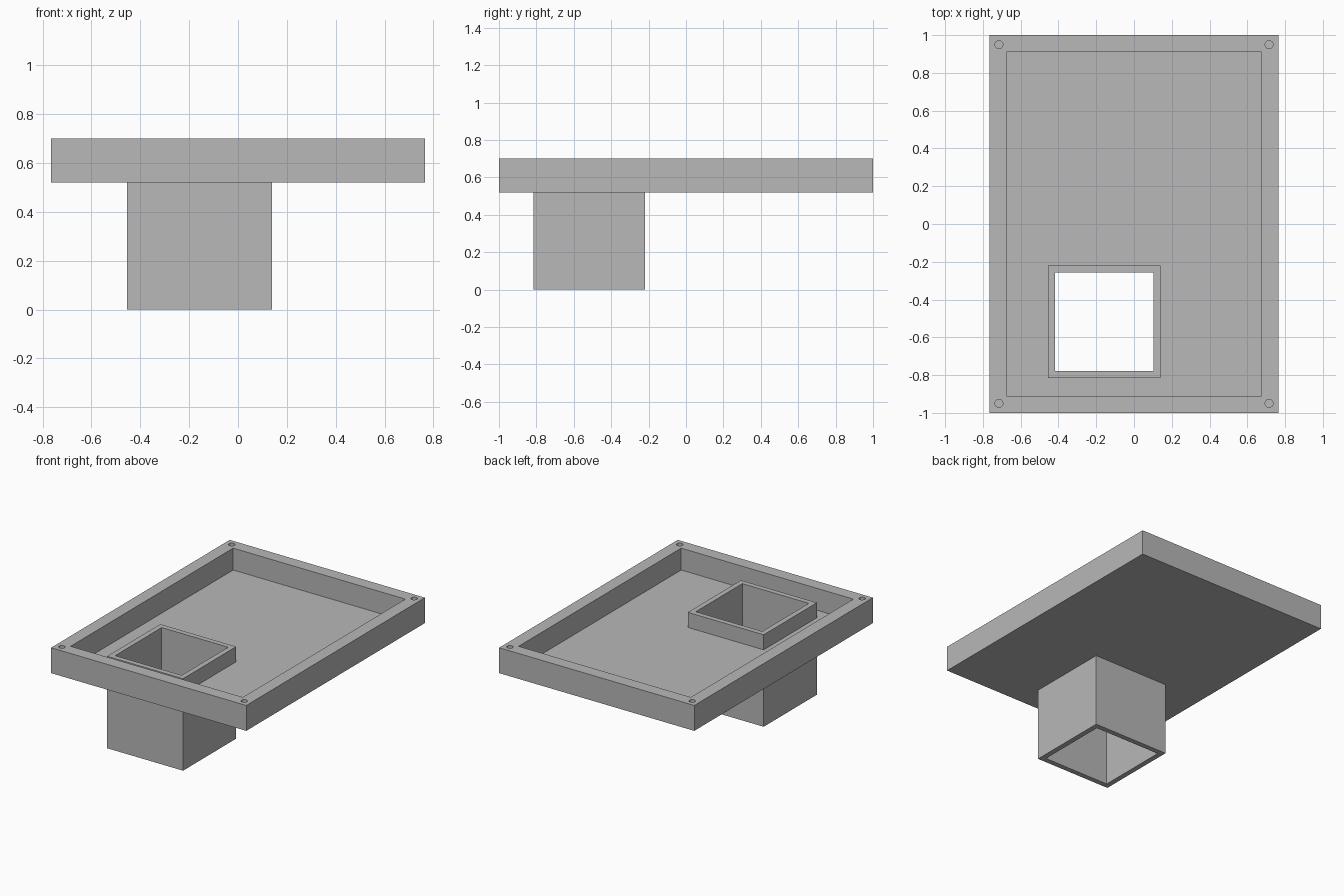
import bpy
import bmesh
from mathutils import Matrix, Vector

default_cube = bpy.data.objects.get("Cube")
if default_cube:
    bpy.data.objects.remove(default_cube, do_unlink=True)

grey = bpy.data.materials.new("plain grey")
grey.use_nodes = True
grey.diffuse_color = (0.48, 0.48, 0.48, 1)
grey.node_tree.nodes["Principled BSDF"].inputs["Base Color"].default_value = grey.diffuse_color


def add_object(name, bm):
    mesh = bpy.data.meshes.new(name)
    bm.to_mesh(mesh)
    bm.free()
    mesh.materials.append(grey)
    obj = bpy.data.objects.new(name, mesh)
    bpy.context.collection.objects.link(obj)
    return obj


def box(name, low, high):
    low, high = Vector(low), Vector(high)
    bm = bmesh.new()
    bmesh.ops.create_cube(bm, size=1, matrix=Matrix.Translation((low + high) / 2)
                          @ Matrix.Diagonal((*(high - low), 1)))
    return add_object(name, bm)


def cylinder(name, x, y, low, high, radius):
    bm = bmesh.new()
    bmesh.ops.create_cone(bm, cap_ends=True, segments=32, radius1=radius, radius2=radius,
                          depth=high - low,
                          matrix=Matrix.Translation((x, y, (low + high) / 2)))
    return add_object(name, bm)


def cut(target, cutters):
    """Subtract the cutters, bake the result and remove the helpers."""
    for cutter in cutters:
        cutter.hide_render = True
        mod = target.modifiers.new("cut", "BOOLEAN")
        mod.operation = "DIFFERENCE"
        mod.solver = "EXACT"
        mod.object = cutter
    graph = bpy.context.evaluated_depsgraph_get()
    baked = bpy.data.meshes.new_from_object(target.evaluated_get(graph))
    target.modifiers.clear()
    target.data = baked
    for cutter in cutters:
        bpy.data.objects.remove(cutter, do_unlink=True)


BASE, FLOOR, RIM = 0.52, 0.545, 0.70      # tray heights
TUBE_TOP, OVER = 0.652, 0.1
WIDTH, LENGTH, WALL = 0.765, 1.0, 0.09
X0, X1, Y0, Y1 = -0.455, 0.14, -0.815, -0.22   # tube footprint


def tube_box(name, inset, low, high):
    return box(name, (X0 + inset, Y0 + inset, low), (X1 - inset, Y1 - inset, high))


# Shallow tray with a recess, tube opening and a blind screw hole in each corner
tray = box("tray", (-WIDTH, -LENGTH, BASE), (WIDTH, LENGTH, RIM))
cutters = [
    box("recess_cutter", (WALL - WIDTH, WALL - LENGTH, FLOOR),
        (WIDTH - WALL, LENGTH - WALL, RIM + OVER)),
    tube_box("opening_cutter", 0.02, BASE - OVER, RIM + OVER),
]
for sx in (-1, 1):
    for sy in (-1, 1):
        cutters.append(cylinder("screw_hole_cutter", sx * 0.715, sy * 0.95,
                                FLOOR, RIM + OVER, 0.021))
cut(tray, cutters)

# Square tube passing through the tray floor
tube = tube_box("square_tube", 0, 0, TUBE_TOP)
cut(tube, [tube_box("tube_bore_cutter", 0.037, -OVER, RIM + OVER)])
